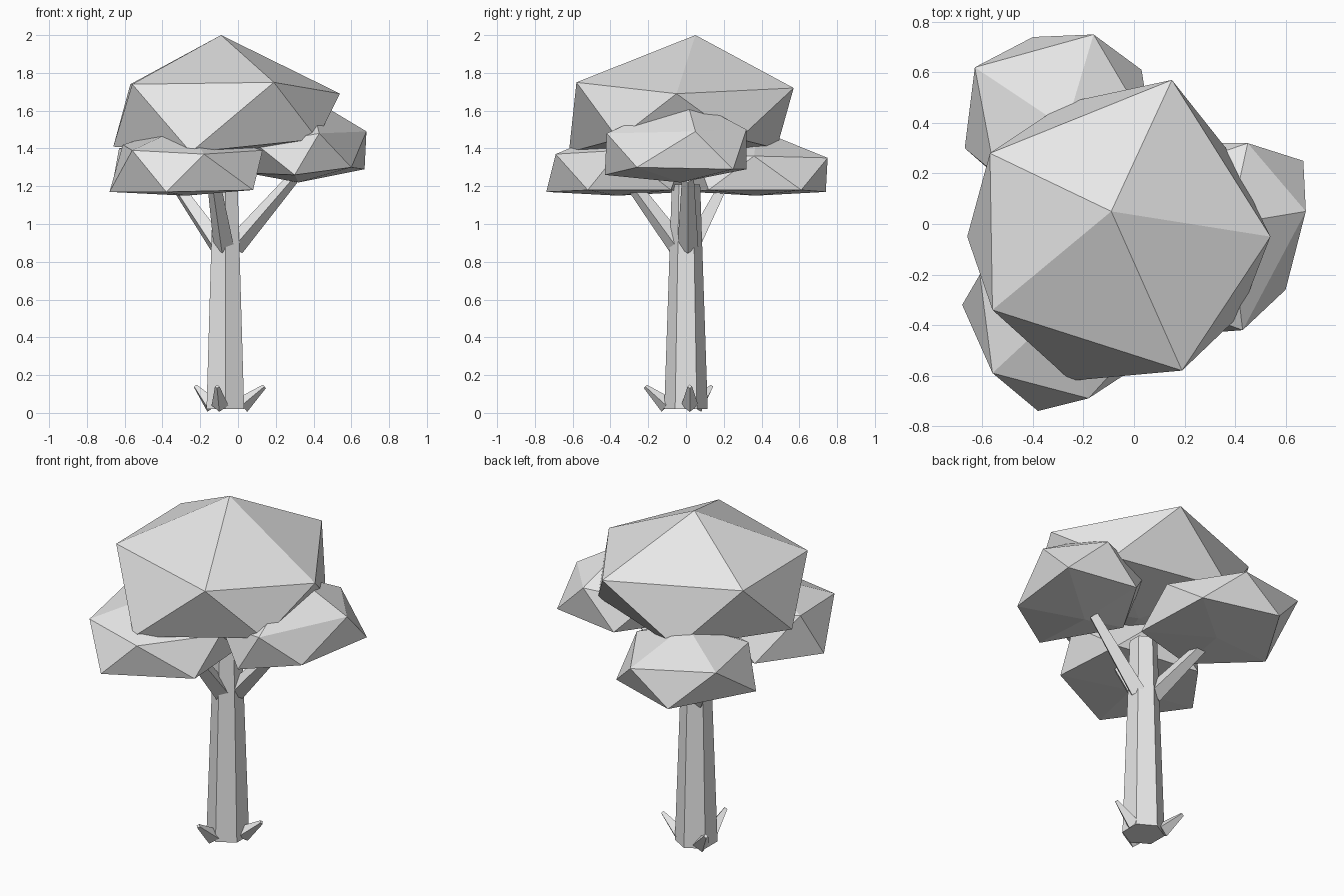
import bpy
import bmesh
from mathutils import Vector, Matrix

default_cube = bpy.data.objects.get("Cube")
if default_cube:
    bpy.data.objects.remove(default_cube, do_unlink=True)

# One plain grey for the whole tree
grey = bpy.data.materials.new("plain_grey")
grey.use_nodes = True
colour = (0.8, 0.8, 0.8, 1.0)
grey.diffuse_color = colour
for node in grey.node_tree.nodes:
    if node.type == 'BSDF_PRINCIPLED':
        node.inputs["Base Color"].default_value = colour


def finish(name, bm):
    """Turn a bmesh into a flat-shaded object."""
    bmesh.ops.recalc_face_normals(bm, faces=bm.faces[:])
    mesh = bpy.data.meshes.new(name)
    bm.to_mesh(mesh)
    bm.free()
    mesh.materials.append(grey)
    obj = bpy.data.objects.new(name, mesh)
    bpy.context.scene.collection.objects.link(obj)
    return obj


def tapered_limb(name, start, end, start_radius, end_radius, sides=4):
    """Capped tapering prism running from start to end."""
    start, end = Vector(start), Vector(end)
    axis = (end - start).normalized()
    side = axis.cross(Vector((0, 0, 1)))
    side = side.normalized() if side.length > 0.001 else Vector((1, 0, 0))
    turn = Matrix((side, axis.cross(side), axis)).transposed().to_4x4()
    place = Matrix.Translation((start + end) / 2) @ turn
    bm = bmesh.new()
    bmesh.ops.create_cone(bm, cap_ends=True, segments=sides,
                          radius1=start_radius, radius2=end_radius,
                          depth=(end - start).length, matrix=place)
    return finish(name, bm)


def leaf_clump(name, top, upper, lower, bottom):
    """Uneven twenty-sided clump: two staggered rings between two tips."""
    bm = bmesh.new()
    tip, base = bm.verts.new(top), bm.verts.new(bottom)
    up = [bm.verts.new(p) for p in upper]
    low = [bm.verts.new(p) for p in lower]
    count = len(up)
    for i in range(count):
        j = (i + 1) % count
        bm.faces.new((tip, up[i], up[j]))
        bm.faces.new((up[i], low[i], up[j]))
        bm.faces.new((low[i], low[j], up[j]))
        bm.faces.new((base, low[j], low[i]))
    return finish(name, bm)


# Trunk
tapered_limb("trunk", (-0.067, 0, 0.02), (-0.067, 0, 1.21), 0.115, 0.075, sides=6)

# Branches reaching up to the side clumps
tapered_limb("left_branch", (-0.02, 0.01, 0.88), (0.29, 0.01, 1.24), 0.055, 0.032)
tapered_limb("front_branch", (-0.075, -0.04, 0.88), (-0.13, -0.3, 1.23), 0.055, 0.035)
tapered_limb("back_branch", (-0.1, 0.03, 0.88), (-0.33, 0.2, 1.21), 0.055, 0.032)

# Small shoots around the foot of the trunk
tapered_limb("left_shoot", (0.02, 0.02, 0.04), (0.14, 0.02, 0.14), 0.045, 0.012)
tapered_limb("front_shoot", (-0.095, -0.1, 0.04), (-0.11, -0.215, 0.14), 0.045, 0.012)
tapered_limb("back_shoot", (-0.14, 0.06, 0.04), (-0.225, 0.135, 0.14), 0.045, 0.012)

# Large crown
leaf_clump(
    "crown", (-0.09, 0.05, 2.0),
    [(0.54, -0.05, 1.69), (0.15, 0.57, 1.72), (-0.57, 0.28, 1.74),
     (-0.56, -0.34, 1.74), (0.19, -0.58, 1.75)],
    [(0.38, 0.28, 1.45), (-0.27, 0.48, 1.4), (-0.66, -0.05, 1.41),
     (-0.25, -0.62, 1.38), (0.42, -0.36, 1.45)],
    (-0.05, -0.02, 1.36))

# Side clumps
leaf_clump(
    "left_clump", (0.38, 0, 1.67),
    [(0.68, 0.05, 1.49), (0.45, 0.32, 1.5), (0.1, 0.2, 1.46),
     (0.1, -0.3, 1.42), (0.43, -0.42, 1.48)],
    [(0.67, 0.25, 1.29), (0.25, 0.32, 1.29), (0.05, -0.03, 1.27),
     (0.3, -0.43, 1.26), (0.6, -0.26, 1.3)],
    (0.32, -0.03, 1.22))

leaf_clump(
    "front_clump", (-0.28, -0.33, 1.52),
    [(0.13, -0.35, 1.39), (-0.2, 0, 1.4), (-0.61, -0.2, 1.42),
     (-0.56, -0.59, 1.39), (-0.18, -0.69, 1.37)],
    [(0.05, -0.08, 1.18), (-0.45, 0, 1.17), (-0.68, -0.32, 1.17),
     (-0.38, -0.74, 1.17), (0.08, -0.52, 1.18)],
    (-0.28, -0.36, 1.15))

leaf_clump(
    "back_clump", (-0.27, 0.38, 1.5),
    [(0.07, 0.36, 1.36), (-0.16, 0.75, 1.35), (-0.63, 0.62, 1.4),
     (-0.55, 0.2, 1.4), (-0.1, 0.05, 1.37)],
    [(0.03, 0.61, 1.18), (-0.4, 0.74, 1.17), (-0.67, 0.3, 1.18),
     (-0.35, 0.02, 1.17), (0.05, 0.12, 1.18)],
    (-0.27, 0.37, 1.15))
